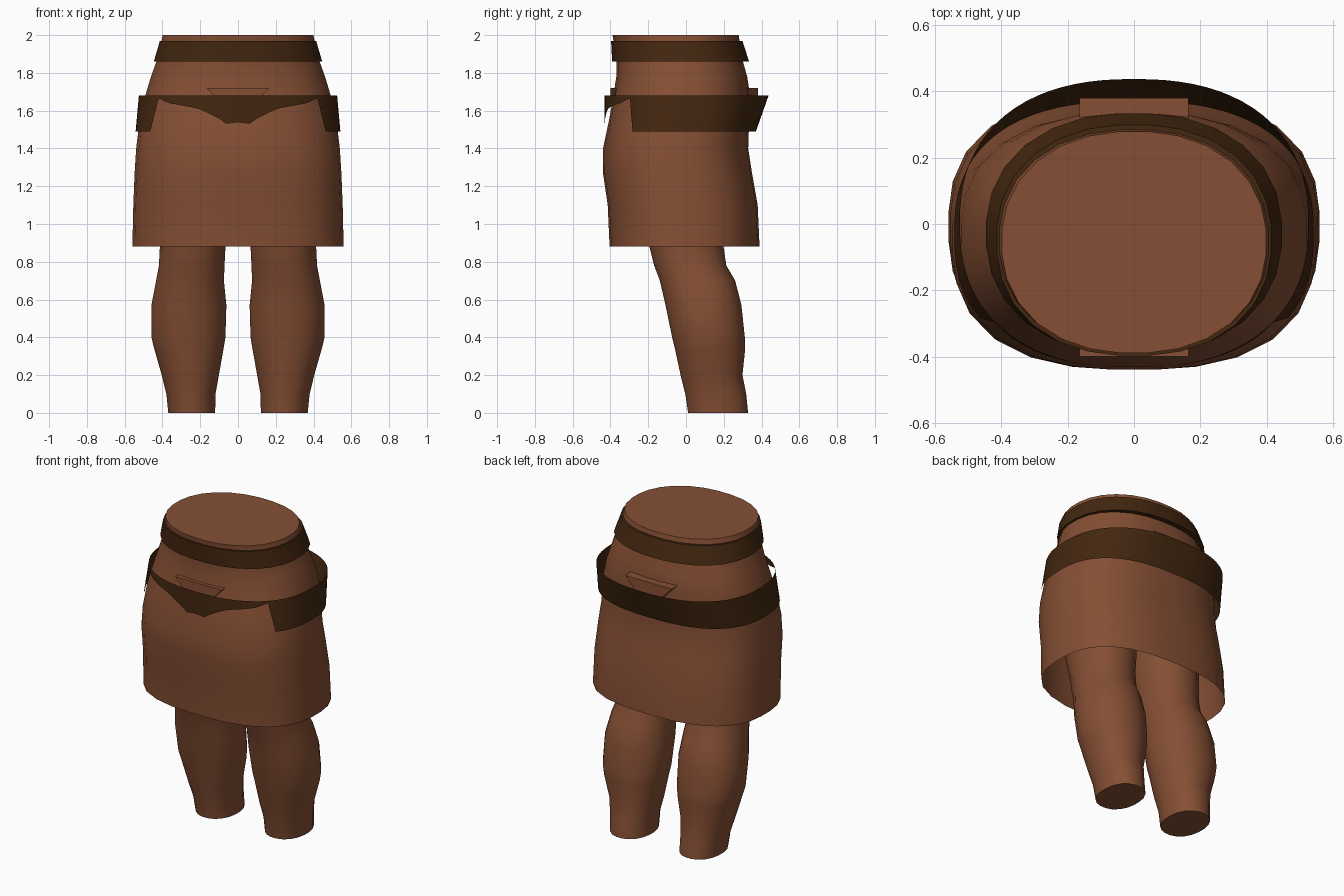
import bpy, bmesh, math
from mathutils import Vector

if "Cube" in bpy.data.objects:
    bpy.data.objects.remove(bpy.data.objects["Cube"])


def material(name, rgb):
    m = bpy.data.materials.new(name)
    m.diffuse_color = (*rgb, 1)
    m.use_nodes = True
    m.node_tree.nodes["Principled BSDF"].inputs["Base Color"].default_value = m.diffuse_color
    return m


SKIN = material("warm brown", (0.235, 0.078, 0.034))
DARK = material("dark leather brown", (0.056, 0.020, 0.005))


def finish(name, bm, mat, angle=40):
    bmesh.ops.recalc_face_normals(bm, faces=bm.faces)
    me = bpy.data.meshes.new(name)
    bm.to_mesh(me)
    bm.free()
    me.materials.append(mat)
    ob = bpy.data.objects.new(name, me)
    bpy.context.collection.objects.link(ob)
    bpy.ops.object.select_all(action='DESELECT')
    bpy.context.view_layer.objects.active = ob
    ob.select_set(True)
    bpy.ops.object.shade_smooth_by_angle(angle=math.radians(angle))
    return ob


def ring(z, x0, x1, y0, y1, n, segs):
    """Rounded cross-section filling a box, with exponent n."""
    cx, cy, rx, ry = (x0 + x1) / 2, (y0 + y1) / 2, (x1 - x0) / 2, (y1 - y0) / 2
    pts = []
    for i in range(segs):
        a = 2 * math.pi * (i + 0.5) / segs
        c, s = math.cos(a), math.sin(a)
        r = (abs(c) ** n + abs(s) ** n) ** (-1 / n)
        pts.append(Vector((cx + rx * r * c, cy + ry * r * s, z)))
    return pts


def loft(rows, cap_start=False, cap_end=False, closed=False):
    bm = bmesh.new()
    vs = [[bm.verts.new(p) for p in row] for row in rows]
    n = len(vs[0])
    pairs = list(zip(vs, vs[1:])) + ([(vs[-1], vs[0])] if closed else [])
    for a, b in pairs:
        for i in range(n):
            j = (i + 1) % n
            bm.faces.new((a[i], a[j], b[j], b[i]))
    if cap_start:
        bm.faces.new(vs[0])
    if cap_end:
        bm.faces.new(vs[-1])
    return bm


# Torso and skirt: one shell, open at the hem
# z, half width, front y, back y, squareness
body = [(0.88, 0.56, -0.405, 0.39, 2.6), (1.10, 0.555, -0.415, 0.38, 2.6),
        (1.27, 0.548, -0.44, 0.35, 2.6), (1.40, 0.54, -0.44, 0.33, 2.5),
        (1.55, 0.522, -0.408, 0.335, 2.5), (1.68, 0.492, -0.385, 0.34, 2.4),
        (1.78, 0.462, -0.37, 0.325, 2.3), (1.87, 0.43, -0.37, 0.30, 2.25),
        (2.00, 0.40, -0.39, 0.28, 2.2)]
finish("torso_and_skirt",
       loft([ring(z, -w, w, f, b, n, 28) for z, w, f, b, n in body], cap_end=True), SKIN)

# Waistband around the top
band = [(1.86, 0.42, -0.365, 0.295), (1.86, 0.447, -0.392, 0.335),
        (1.97, 0.415, -0.398, 0.30), (1.97, 0.40, -0.38, 0.28)]
finish("waistband",
       loft([ring(z, -w, w, f, b, 2.25, 28) for z, w, f, b in band], closed=True), DARK)

# Hip belt: flared at the back, with a scalloped lower edge in front
SCALLOP = [(0, 1.54), (0.06, 1.53), (0.10, 1.56), (0.20, 1.61),
           (0.36, 1.64), (0.44, 1.675)]


def belt_bottom(p):
    if p.y > -0.27:
        return 1.49
    x = abs(p.x)
    for (xa, za), (xb, zb) in zip(SCALLOP, SCALLOP[1:]):
        if x <= xb:
            return za + (zb - za) * (x - xa) / (xb - xa)
    return 1.49


SEGS = 84
top = ring(1.68, -0.525, 0.525, -0.432, 0.437, 2.35, SEGS)
low = ring(1.49, -0.542, 0.542, -0.43, 0.37, 2.5, SEGS)
rows = [[], [], []]
for t, l in zip(top, low):
    f = (1.68 - belt_bottom(t)) / 0.19
    for k in range(3):
        rows[k].append(t.lerp(l, f * k / 2))
finish("hip_belt", loft(rows), DARK)

# Tab showing above the belt at front and back
bm = bmesh.new()
ends = []
for y0, y1, s in ((-0.375, -0.40, 0), (0.33, 0.38, 0)):
    a = [bm.verts.new((x, y1, z)) for x, z in
         ((-0.165, 1.72), (0.165, 1.72), (0.09, 1.64), (-0.09, 1.64))]
    ends.append(a)
    bm.faces.new(a)
for i in range(4):
    j = (i + 1) % 4
    bm.faces.new((ends[0][i], ends[0][j], ends[1][j], ends[1][i]))
finish("waist_tab", bm, SKIN)

# Legs: z, inner x, outer x, front y, back y
leg = [(0.00, 0.12, 0.37, 0.01, 0.33), (0.10, 0.118, 0.38, -0.005, 0.32),
       (0.20, 0.10, 0.405, -0.03, 0.30), (0.34, 0.075, 0.445, -0.06, 0.315),
       (0.40, 0.065, 0.46, -0.075, 0.313), (0.57, 0.06, 0.46, -0.11, 0.295),
       (0.70, 0.073, 0.435, -0.14, 0.262), (0.78, 0.07, 0.42, -0.17, 0.215),
       (0.88, 0.065, 0.415, -0.195, 0.20), (1.10, 0.04, 0.43, -0.25, 0.20),
       (1.40, 0.01, 0.44, -0.28, 0.20)]
for side, label in ((1, "right"), (-1, "left")):
    rows = [ring(z, *sorted((side * a, side * b)), f, k, 2.2, 20) for z, a, b, f, k in leg]
    finish(label + "_leg", loft(rows, cap_start=True, cap_end=True), SKIN, 60)
